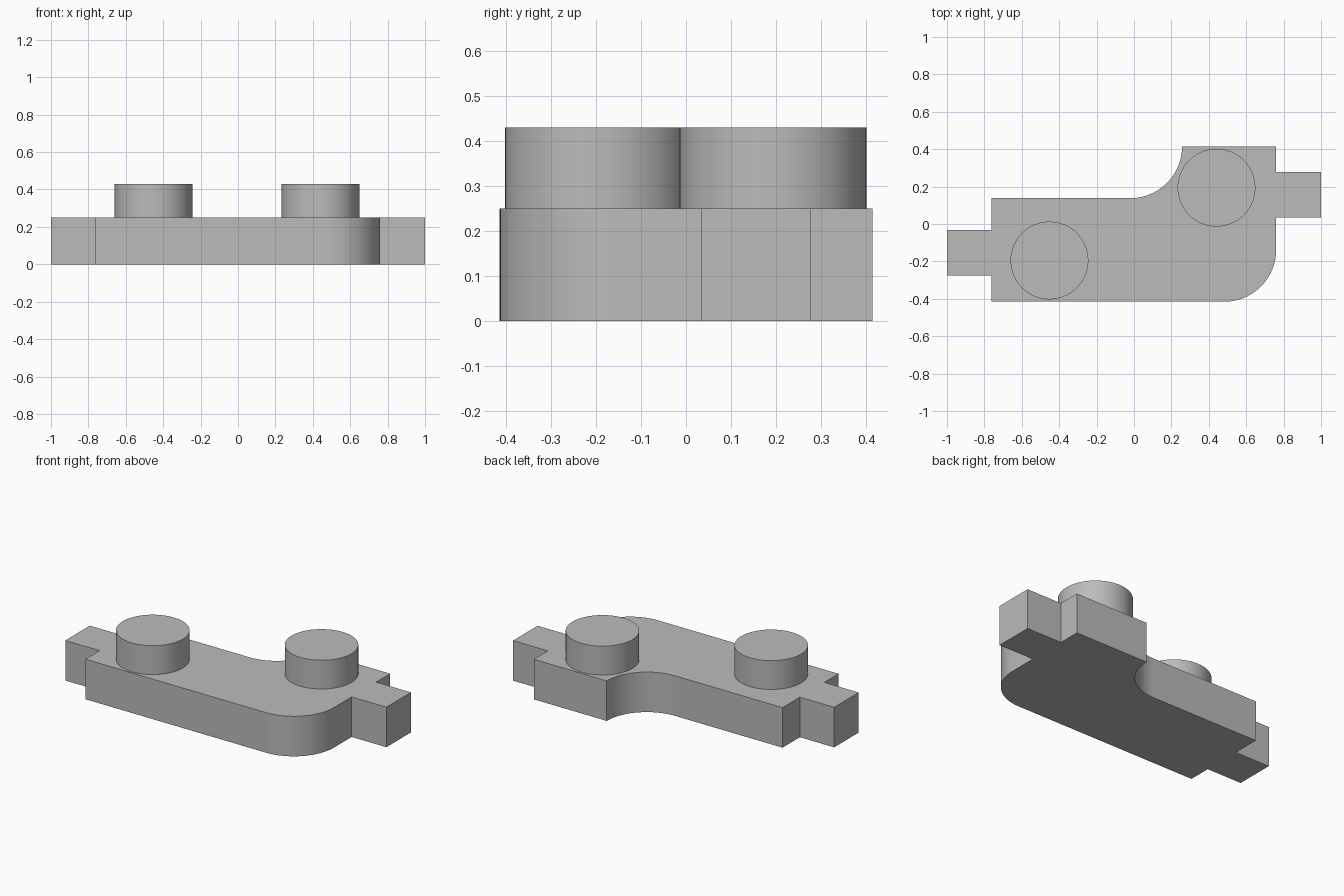
import bpy, bmesh, math
from mathutils import Vector

default = bpy.data.objects.get("Cube")
if default:
    bpy.data.objects.remove(default, do_unlink=True)

BASE_H, PEG_TOP = 0.25, 0.43
BEND_R, PEG_R = 0.277, 0.208

grey = bpy.data.materials.new("plain grey")
grey.use_nodes = True
colour = (0.5, 0.5, 0.5, 1)
grey.diffuse_color = colour
grey.node_tree.nodes["Principled BSDF"].inputs["Base Color"].default_value = colour


def arc(cx, cy, start, end, steps=24):
    """Points on a quarter bend, angles in degrees."""
    angles = [math.radians(start + (end - start) * i / steps) for i in range(steps + 1)]
    return [(cx + BEND_R * math.cos(a), cy + BEND_R * math.sin(a)) for a in angles]


def extrude_outline(name, outline, bottom, top):
    """Solid prism from a flat outline."""
    bm = bmesh.new()
    face = bm.faces.new([bm.verts.new((x, y, bottom)) for x, y in outline])
    grown = bmesh.ops.extrude_face_region(bm, geom=[face])["geom"]
    verts = [v for v in grown if isinstance(v, bmesh.types.BMVert)]
    bmesh.ops.translate(bm, verts=verts, vec=Vector((0, 0, top - bottom)))
    bmesh.ops.recalc_face_normals(bm, faces=bm.faces)
    mesh = bpy.data.meshes.new(name)
    bm.to_mesh(mesh)
    bm.free()
    finish(bpy.data.objects.new(name, mesh), link=True)


def finish(obj, link=False):
    if link:
        bpy.context.collection.objects.link(obj)
    obj.data.materials.append(grey)
    bpy.ops.object.select_all(action="DESELECT")
    obj.select_set(True)
    bpy.context.view_layer.objects.active = obj
    bpy.ops.object.shade_smooth_by_angle(angle=math.radians(30))


# Stepped plate with a rounded corner, a concave bend and two end tabs
outline = [(-0.763, -0.415)]
outline += arc(0.76 - BEND_R, -0.415 + BEND_R, -90, 0)
outline += [(0.76, 0.035), (1, 0.035), (1, 0.277), (0.76, 0.277), (0.76, 0.415)]
outline += arc(-0.02, 0.415, 0, -90)
outline += [(-0.763, 0.138), (-0.763, -0.033), (-1, -0.033), (-1, -0.275), (-0.763, -0.275)]
extrude_outline("base_plate", outline, 0, BASE_H)

# Round pegs on top
for name, x, y in (("right_peg", -0.452, -0.195), ("left_peg", 0.441, 0.194)):
    bpy.ops.mesh.primitive_cylinder_add(vertices=64, radius=PEG_R, depth=PEG_TOP - BASE_H,
                                        location=(x, y, (PEG_TOP + BASE_H) / 2))
    peg = bpy.context.object
    peg.name = name
    finish(peg)
